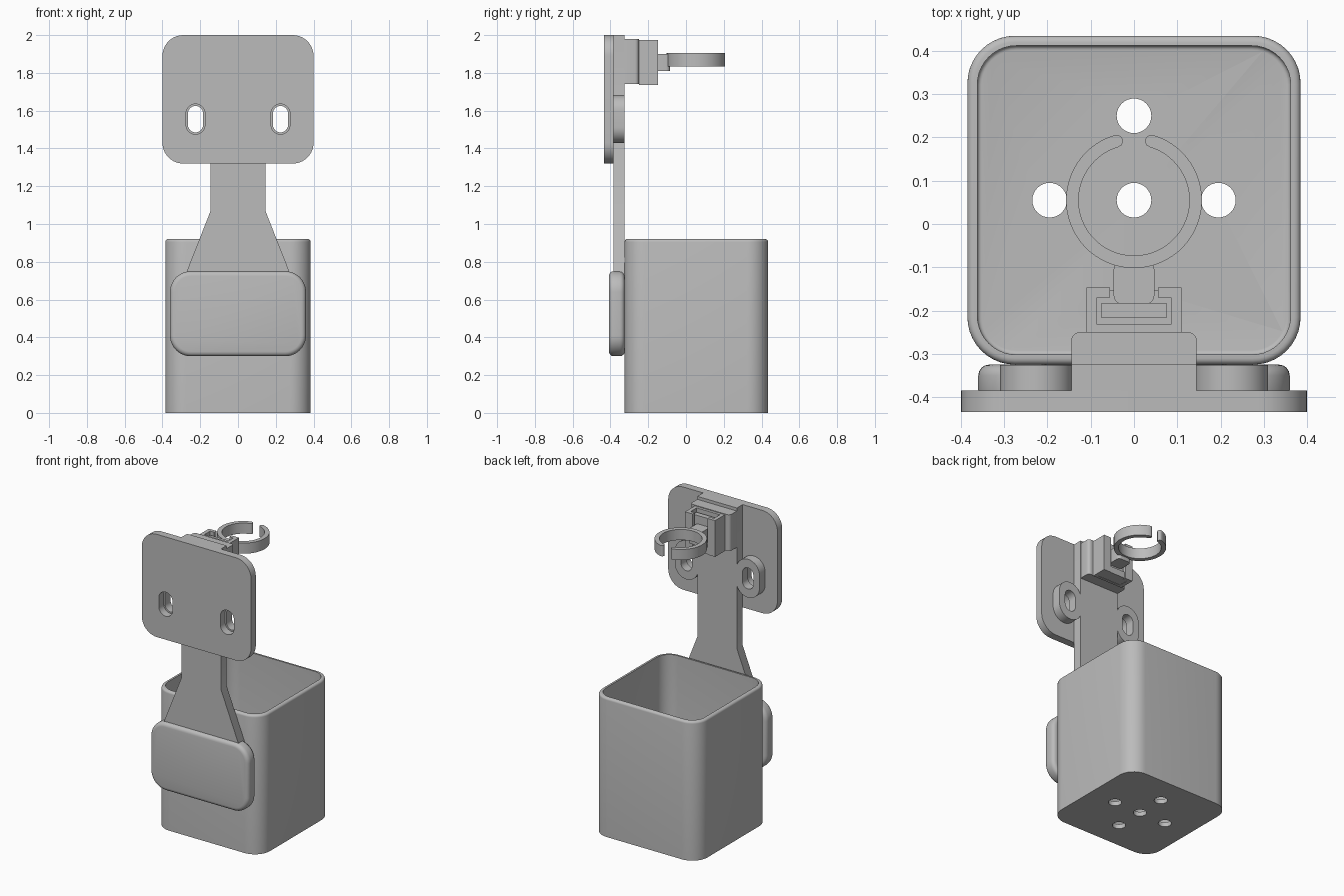
import bpy, bmesh
from math import sin, cos, pi, radians

cube = bpy.data.objects.get("Cube")
if cube:
    bpy.data.objects.remove(cube, do_unlink=True)

grey = bpy.data.materials.new("plain grey")
grey.use_nodes = True
COLOUR = (0.5, 0.5, 0.5, 1)
grey.diffuse_color = COLOUR
grey.node_tree.nodes["Principled BSDF"].inputs["Base Color"].default_value = COLOUR


def rounded(w, h, r, cx=0, cy=0, n=10):
    """Rounded rectangle with half sizes w, h; a slot or circle if r is large."""
    pts = []
    for k, (sx, sy) in enumerate([(1, 1), (-1, 1), (-1, -1), (1, -1)]):
        for i in range(n + 1):
            a = (k + i / n) * pi / 2
            p = (cx + sx * (w - r) + r * cos(a), cy + sy * (h - r) + r * sin(a))
            if not pts or abs(p[0] - pts[-1][0]) + abs(p[1] - pts[-1][1]) > 1e-5:
                pts.append(p)
    if abs(pts[0][0] - pts[-1][0]) + abs(pts[0][1] - pts[-1][1]) < 1e-5:
        pts.pop()
    return pts


def box(w, y0, y1):
    return [(-w, y0), (w, y0), (w, y1), (-w, y1)]


def smooth(ob):
    bpy.ops.object.select_all(action="DESELECT")
    ob.select_set(True)
    bpy.context.view_layer.objects.active = ob
    bpy.ops.object.shade_smooth_by_angle(angle=radians(35))


def prism(name, loops, lo, hi, axis="Z", bevel=0, ends=(), segments=4):
    """Extrude an outline (further loops are holes) from lo to hi along an axis."""
    def place(a, b, h):
        return (a, b, h) if axis == "Z" else (a, h, b)
    bm = bmesh.new()
    edges = []
    for loop in loops:
        vs = [bm.verts.new(place(a, b, lo)) for a, b in loop]
        edges += [bm.edges.new((vs[i - 1], vs[i])) for i in range(len(vs))]
    if len(loops) == 1:
        bm.faces.new(vs)
    else:
        bmesh.ops.triangle_fill(bm, edges=edges, use_beauty=True)
    new = bmesh.ops.extrude_face_region(bm, geom=bm.faces[:])["geom"]
    shift = place(0, 0, hi - lo)
    bmesh.ops.translate(bm, vec=shift, verts=[v for v in new if isinstance(v, bmesh.types.BMVert)])
    bmesh.ops.recalc_face_normals(bm, faces=bm.faces)
    k = 2 if axis == "Z" else 1
    if bevel:
        rim = [e for e in bm.edges if e.calc_face_angle(0) > 1
               and any(all(abs(v.co[k] - h) < 1e-5 for v in e.verts) for h in ends)]
        bmesh.ops.bevel(bm, geom=rim, offset=bevel, segments=segments, profile=0.5, affect="EDGES")
    me = bpy.data.meshes.new(name)
    bm.to_mesh(me)
    bm.free()
    me.materials.append(grey)
    ob = bpy.data.objects.new(name, me)
    bpy.context.collection.objects.link(ob)
    smooth(ob)
    return ob


def cut(ob, cutter):
    mod = ob.modifiers.new("cut", "BOOLEAN")
    mod.object, mod.operation, mod.solver = cutter, "DIFFERENCE", "EXACT"
    smooth(ob)
    bpy.ops.object.modifier_apply(modifier=mod.name)
    bpy.data.objects.remove(cutter, do_unlink=True)
    smooth(ob)


# Square cup with a rounded rim, a cavity and five drain holes
MID = 0.055
cup = prism("cup", [rounded(0.385, 0.38, 0.11, 0, MID)], 0, 0.92, bevel=0.015, ends=[0.92])
cut(cup, prism("cavity", [rounded(0.362, 0.357, 0.09, 0, MID)], 0.03, 1.0, bevel=0.01, ends=[0.03]))
for x, y in [(0, 0), (0.195, 0), (-0.195, 0), (0, 0.195), (0, -0.195)]:
    cut(cup, prism("drain", [rounded(0.04, 0.04, 0.04, x, MID + y, 8)], -0.1, 0.1))

# Mounting plate with two slots, each backed by a raised boss
SLOT_Z = 1.555
slots = [rounded(0.05, 0.08, 0.05, s * 0.225, SLOT_Z) for s in (-1, 1)]
prism("mounting_plate", [rounded(0.4, 0.34, 0.11, 0, 1.66)] + slots, -0.435, -0.385, "Y")
for side, s in (("right", -1), ("left", 1)):
    prism("slot_boss_" + side, [rounded(0.085, 0.127, 0.085, s * 0.225, SLOT_Z),
                                rounded(0.04, 0.07, 0.04, s * 0.225, SLOT_Z)], -0.385, -0.326, "Y")

# Arm that flares down to the pad in front of the cup
half = [(0.145, 2.0), (0.145, 1.07), (0.275, 0.74), (0.275, 0.7)]
prism("arm", [half + [(-x, z) for x, z in reversed(half)]], -0.385, -0.325, "Y")
prism("front_pad", [rounded(0.36, 0.225, 0.11, 0, 0.525)], -0.408, -0.325, "Y",
      bevel=0.025, ends=[-0.408, -0.325])

# Bracket block and the channel that takes the ring's plug
prism("bracket_block", [rounded(0.145, 0.045, 0.02, 0, -0.295, 5)], 1.74, 1.98)
half = [(0.11, -0.25), (0.11, -0.147), (0.055, -0.147), (0.055, -0.17),
        (0.085, -0.17), (0.085, -0.232)]
prism("channel", [half + [(-x, y) for x, y in reversed(half)]], 1.735, 1.975)
prism("channel_floor", [box(0.1, -0.245, -0.152)], 1.737, 1.78)

# Plug, stem and open ring
prism("plug", [box(0.075, -0.217, -0.182)], 1.78, 1.955)
prism("stem", [rounded(0.047, 0.05, 0.02, 0, -0.135, 5)], 1.81, 1.9)
R, T, GAP, N = 0.1425, 0.0145, radians(16.3), 56
sweep = [pi / 2 + GAP + (2 * pi - 2 * GAP) * i / N for i in range(N + 1)]


def cap(a, flip):
    """Rounded end of the ring at angle a."""
    return [(R * cos(a) + T * cos(a + flip + pi * i / 6),
             MID + R * sin(a) + T * sin(a + flip + pi * i / 6)) for i in range(1, 6)]


outer = [((R + T) * cos(a), MID + (R + T) * sin(a)) for a in sweep]
inner = [((R - T) * cos(a), MID + (R - T) * sin(a)) for a in reversed(sweep)]
prism("open_ring", [outer + cap(sweep[-1], 0) + inner + cap(sweep[0], pi)], 1.835, 1.905)
